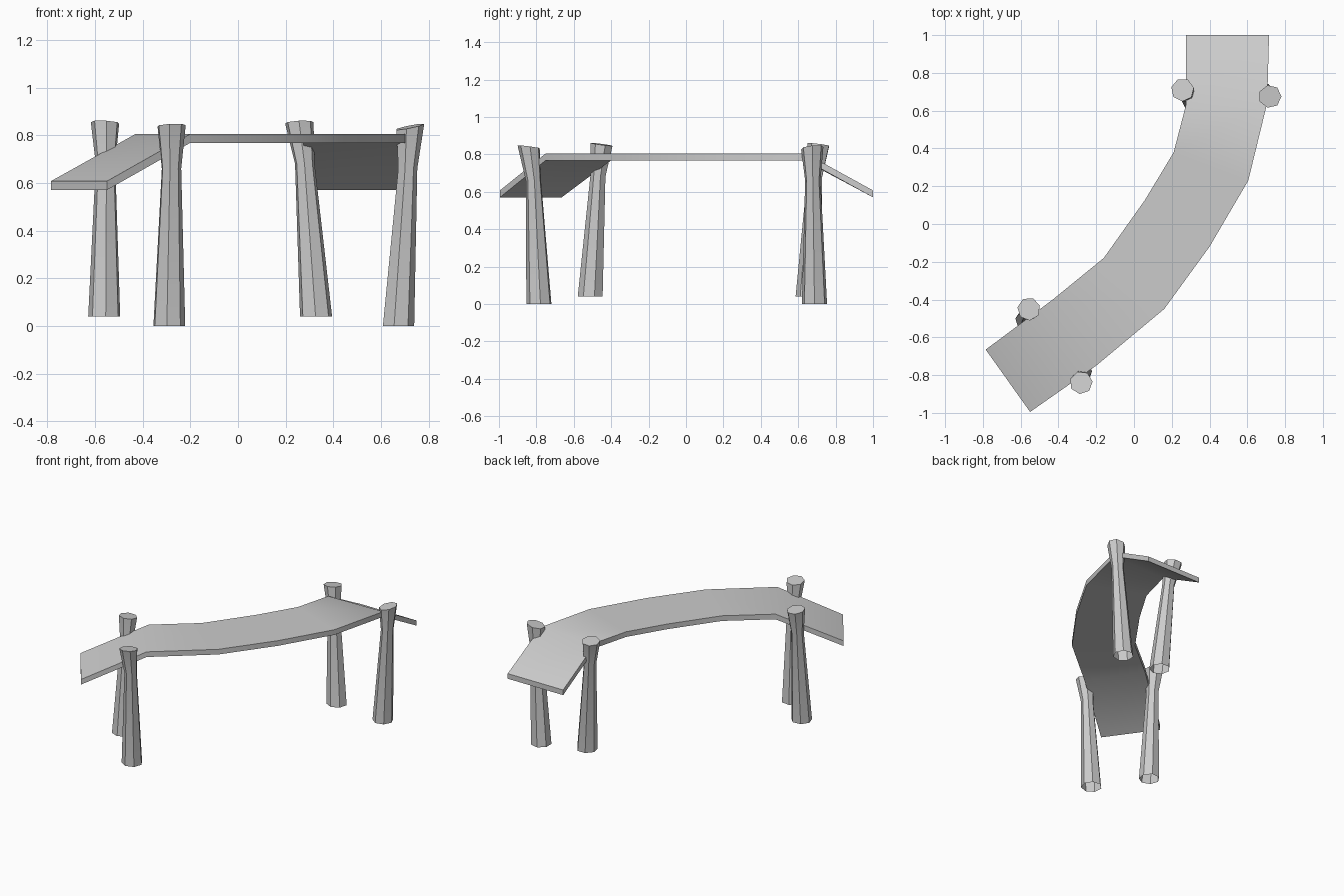
import bpy, bmesh, math
from mathutils import Vector

cube = bpy.data.objects.get("Cube")
if cube:
    bpy.data.objects.remove(cube)

stone = bpy.data.materials.new("plain_grey")
stone.use_nodes = True
stone.diffuse_color = (0.6, 0.6, 0.6, 1)
stone.node_tree.nodes["Principled BSDF"].inputs["Base Color"].default_value = (0.6, 0.6, 0.6, 1)


def finish(bm, name):
    """Turn a bmesh into a smooth-shaded object with sharp edges kept."""
    bmesh.ops.recalc_face_normals(bm, faces=bm.faces)
    mesh = bpy.data.meshes.new(name)
    bm.to_mesh(mesh)
    bm.free()
    mesh.materials.append(stone)
    obj = bpy.data.objects.new(name, mesh)
    bpy.context.collection.objects.link(obj)
    bpy.ops.object.select_all(action='DESELECT')
    obj.select_set(True)
    bpy.context.view_layer.objects.active = obj
    bpy.ops.object.shade_smooth_by_angle(angle=math.radians(40))
    return obj


def loft(bm, rings):
    """Bridge successive rings of vertices with quads."""
    for a, b in zip(rings, rings[1:]):
        n = len(a)
        for i in range(n):
            j = (i + 1) % n
            bm.faces.new((a[i], a[j], b[j], b[i]))


# Curved deck: left edge, right edge and top height at each station
THICK = 0.037
stations = [
    ((-0.785, -0.665), (-0.55, -0.995), 0.607),
    ((-0.43, -0.40), (-0.20, -0.75), 0.805),
    ((-0.16, -0.18), (0.16, -0.45), 0.805),
    ((0.06, 0.13), (0.40, -0.12), 0.805),
    ((0.21, 0.38), (0.605, 0.23), 0.805),
    ((0.275, 0.63), (0.705, 0.64), 0.805),
    ((0.275, 1.0), (0.715, 1.0), 0.607),
]
bm = bmesh.new()
rings = []
for left, right, z in stations:
    corners = [(*left, z), (*right, z), (*right, z - THICK), (*left, z - THICK)]
    rings.append([bm.verts.new(c) for c in corners])
loft(bm, rings)
bm.faces.new(rings[0])
bm.faces.new(rings[-1])
finish(bm, "bridge_deck")


# Flared seven-sided posts, open underneath, with a slanted cap
SIDES = 7


def post(name, foot, neck, top, slope, turn):
    bm = bmesh.new()
    rings = []
    for centre, radius, tilt in ((foot, 0.069, (0, 0)), (neck, 0.042, (0, 0)), (top, 0.061, slope)):
        ring = []
        for i in range(SIDES):
            a = turn + math.tau * i / SIDES
            dx, dy = radius * math.cos(a), radius * math.sin(a)
            offset = Vector((dx, dy, dx * tilt[0] + dy * tilt[1]))
            ring.append(bm.verts.new(Vector(centre) + offset))
        rings.append(ring)
    loft(bm, rings)
    bm.faces.new(rings[-1])
    finish(bm, name)


post("front_right_inner_post", (-0.56, -0.51, 0.04), (-0.555, -0.47, 0.68),
     (-0.557, -0.45, 0.853), (-0.05, -0.13), 0.3)
post("front_right_outer_post", (-0.29, -0.785, 0), (-0.28, -0.815, 0.66),
     (-0.28, -0.84, 0.84), (0.05, -0.13), 0.1)
post("back_inner_post", (0.327, 0.655, 0.04), (0.28, 0.69, 0.68),
     (0.257, 0.71, 0.853), (0.05, -0.13), 0.2)
post("back_outer_post", (0.67, 0.687, 0), (0.71, 0.678, 0.66),
     (0.72, 0.675, 0.835), (0.2, 0.1), 0.0)
